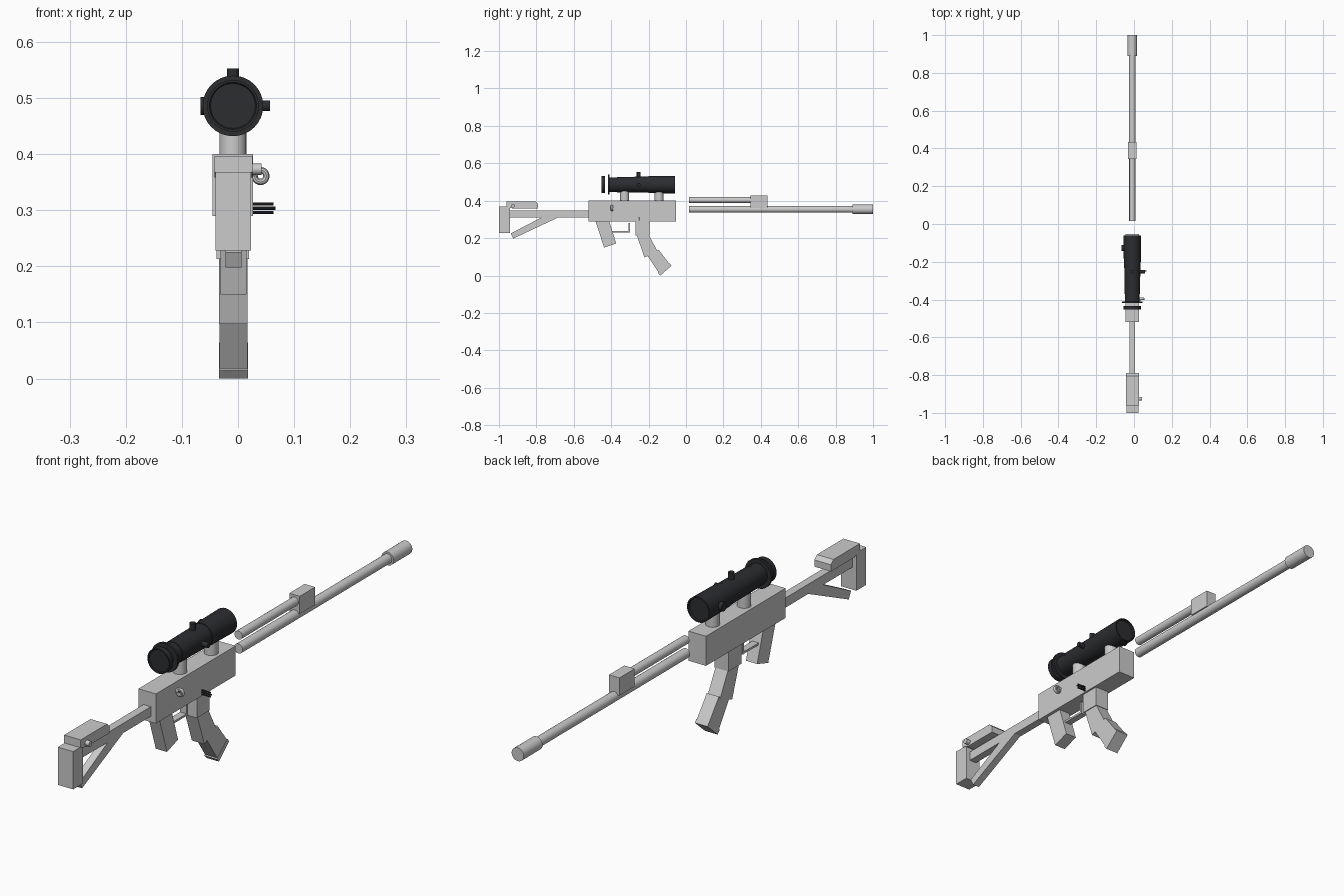
import bpy, bmesh, math
from mathutils import Vector, Matrix

if "Cube" in bpy.data.objects:
    bpy.data.objects.remove(bpy.data.objects["Cube"])

CX = -0.009   # centre line of the model
SZ = 0.486    # height of the scope axis

dark = bpy.data.materials.new("dark_metal")
dark.diffuse_color = (0.025, 0.026, 0.03, 1)
dark.use_nodes = True
dark.node_tree.nodes["Principled BSDF"].inputs["Base Color"].default_value = dark.diffuse_color


def finish(bm, name, mat=None, smooth=False):
    bmesh.ops.recalc_face_normals(bm, faces=bm.faces)
    me = bpy.data.meshes.new(name)
    bm.to_mesh(me)
    bm.free()
    ob = bpy.data.objects.new(name, me)
    bpy.context.collection.objects.link(ob)
    if mat:
        me.materials.append(mat)
    if smooth:
        bpy.ops.object.select_all(action='DESELECT')
        ob.select_set(True)
        bpy.context.view_layer.objects.active = ob
        bpy.ops.object.shade_smooth_by_angle(angle=math.radians(35))
    return ob


def prism(name, profile, x0, x1):
    """Side profile of (y, z) points extruded across x."""
    bm = bmesh.new()
    f = bm.faces.new([bm.verts.new((x0, y, z)) for y, z in profile])
    r = bmesh.ops.extrude_face_region(bm, geom=[f])
    vs = [v for v in r["geom"] if isinstance(v, bmesh.types.BMVert)]
    bmesh.ops.translate(bm, verts=vs, vec=(x1 - x0, 0, 0))
    return finish(bm, name)


def box(name, x0, x1, y0, y1, z0, z1):
    return prism(name, [(y0, z0), (y1, z0), (y1, z1), (y0, z1)], x0, x1)


def rod(name, a, b, r, mat=None, seg=24):
    a, b = Vector(a), Vector(b)
    d = b - a
    bm = bmesh.new()
    m = Matrix.Translation((a + b) / 2) @ d.to_track_quat('Z', 'Y').to_matrix().to_4x4()
    bmesh.ops.create_cone(bm, cap_ends=True, segments=seg, radius1=r, radius2=r,
                          depth=d.length, matrix=m)
    return finish(bm, name, mat, True)


def lathe(name, profile, z, x=CX, mat=None, closed=False, seg=32):
    """Profile of (y, radius) points turned around a line along y."""
    bm = bmesh.new()
    vs = [bm.verts.new((x, y, z + r)) for y, r in profile]
    es = [bm.edges.new(p) for p in zip(vs, vs[1:])]
    if closed:
        es.append(bm.edges.new((vs[-1], vs[0])))
    bmesh.ops.spin(bm, geom=vs + es, cent=(x, 0, z), axis=(0, 1, 0),
                   angle=math.tau, steps=seg)
    bmesh.ops.remove_doubles(bm, verts=bm.verts, dist=1e-5)
    return finish(bm, name, mat, True)


# Receiver
box("receiver", -0.045, 0.027, -0.52, -0.053, 0.29, 0.40)

# Shoulder stock: butt, tube, strut and cheek rest
box("butt_pad", -0.04, 0.023, -1.0, -0.942, 0.228, 0.368)
box("stock_tube", -0.024, 0.006, -0.95, -0.515, 0.311, 0.347)
prism("stock_strut", [(-0.77, 0.312), (-0.68, 0.312), (-0.923, 0.198), (-0.937, 0.225)],
      -0.022, 0.006)
prism("cheek_rest", [(-0.96, 0.368), (-0.925, 0.358), (-0.79, 0.358), (-0.79, 0.383),
                     (-0.805, 0.397), (-0.96, 0.397)], -0.042, 0.026)
rod("cheek_knob", (0.02, -0.925, 0.373), (0.042, -0.925, 0.373), 0.01)

# Pistol grip and trigger guard
prism("grip", [(-0.485, 0.295), (-0.438, 0.15), (-0.373, 0.171), (-0.412, 0.295)],
      -0.031, 0.015)
box("guard_bar", -0.022, 0.004, -0.40, -0.30, 0.231, 0.239)
box("guard_post", -0.022, 0.004, -0.308, -0.30, 0.231, 0.28)

# Curved magazine in three sections with an end plate
box("magazine_well", -0.038, 0.02, -0.27, -0.195, 0.213, 0.295)
prism("magazine_middle", [(-0.263, 0.215), (-0.198, 0.215), (-0.15, 0.125), (-0.222, 0.097)],
      -0.034, 0.017)
prism("magazine_lower", [(-0.205, 0.104), (-0.146, 0.137), (-0.088, 0.062), (-0.146, 0.016)],
      -0.033, 0.017)
prism("magazine_plate", [(-0.150, 0.014), (-0.086, 0.064), (-0.078, 0.052), (-0.137, 0.0)],
      -0.034, 0.018)

# Barrel, muzzle, gas tube and its block
rod("barrel", (CX, 0.015, 0.354), (CX, 0.91, 0.354), 0.018)
rod("muzzle", (CX, 0.89, 0.354), (CX, 1.0, 0.354), 0.025)
rod("gas_tube", (CX, 0.015, 0.404), (CX, 0.36, 0.404), 0.016)
box("gas_block", -0.031, 0.012, 0.345, 0.435, 0.362, 0.428)

# Bolt handle: short arm with a ring at the end
rod("bolt_arm", (0.02, -0.396, 0.366), (0.036, -0.396, 0.366), 0.008)
t = [(-0.396 + 0.007 * math.cos(a * math.tau / 10), 0.0105 + 0.006 * math.sin(a * math.tau / 10))
     for a in range(10)]
lathe("bolt_ring", t, 0.361, x=0.04, closed=True, seg=20)

# Small dark pins on the right side
for i, (z, x1) in enumerate([(0.296, 0.063), (0.3035, 0.067), (0.311, 0.063)]):
    rod(f"side_pin_{i + 1}", (0.02, -0.25, z), (x1, -0.25, z), 0.0028, dark, 10)

# Scope mounts
for name, y in (("rear_mount", -0.328), ("front_mount", -0.144)):
    rod(name, (CX, y, 0.395), (CX, y, 0.455), 0.024)

# Scope body with recessed front lens
lathe("scope_body", [(-0.41, 0), (-0.41, 0.039), (-0.37, 0.039), (-0.37, 0.041),
                     (-0.20, 0.043), (-0.20, 0.045), (-0.06, 0.047), (-0.06, 0.042),
                     (-0.068, 0.041), (-0.068, 0)], SZ, mat=dark)
lathe("scope_flange", [(-0.418, 0.036), (-0.418, 0.054), (-0.409, 0.054), (-0.409, 0.036)],
      SZ, mat=dark, closed=True)
lathe("eyepiece", [(-0.449, 0), (-0.449, 0.04), (-0.453, 0.042), (-0.453, 0.046),
                   (-0.434, 0.046), (-0.434, 0)], SZ, mat=dark)

# Scope adjustment knobs
rod("top_knob", (CX, -0.253, 0.51), (CX, -0.253, 0.553), 0.0105, dark)
rod("right_knob", (0.01, -0.253, SZ), (0.057, -0.253, SZ), 0.0095, dark)
rod("left_knob", (-0.03, -0.128, SZ), (-0.067, -0.128, SZ), 0.016, dark)
